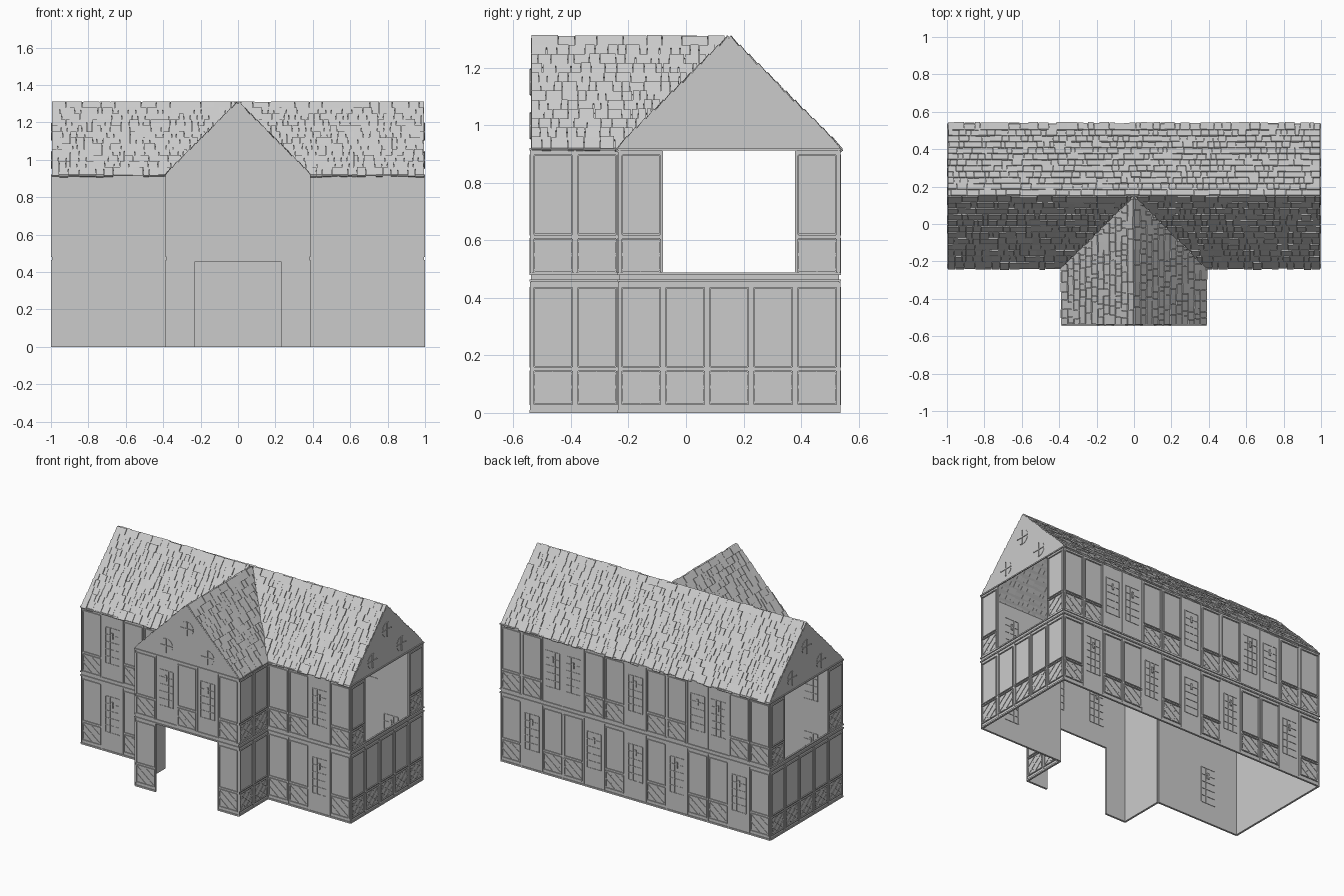
import bpy, bmesh, math, random
from mathutils import Matrix, Vector

random.seed(4)
if "Cube" in bpy.data.objects:
    bpy.data.objects.remove(bpy.data.objects["Cube"])

B = 0.153                  # width of one wall bay
HALF = 2.5 * B             # half width of each gable, also the roof rise (45 degrees)
END = 6.5 * B              # main block half length
RIDGE_Y = 0.15
FRONT, BACK = RIDGE_Y - HALF, RIDGE_Y + HALF
WING = FRONT - 2 * B       # front face of the wing
EAVE, MID = 0.92, 0.47
APEX = EAVE + HALF

grey = bpy.data.materials.new("plain_grey")
grey.use_nodes = True
grey.diffuse_color = (0.6, 0.6, 0.6, 1)
grey.node_tree.nodes["Principled BSDF"].inputs["Base Color"].default_value = (0.6, 0.6, 0.6, 1)


def finish(bm, name):
    mesh = bpy.data.meshes.new(name)
    bm.to_mesh(mesh)
    bm.free()
    mesh.materials.append(grey)
    obj = bpy.data.objects.new(name, mesh)
    bpy.context.collection.objects.link(obj)
    return obj


def frame(origin, along, up=(0, 0, 1)):
    """Local axes: x along the part, z up it, y pointing inwards."""
    x, z = Vector(along).normalized(), Vector(up).normalized()
    m = Matrix((x, z.cross(x), z)).transposed().to_4x4()
    m.translation = Vector(origin)
    return m


def box(bm, m, lo, hi):
    lo, hi = Vector(lo), Vector(hi)
    size = Matrix.Diagonal((*(hi - lo), 1))
    bmesh.ops.create_cube(bm, size=1, matrix=m @ Matrix.Translation((lo + hi) / 2) @ size)


def bar(bm, m, a, b, width, depth):
    """Straight strip lying on a wall between two (along, height) points."""
    d = Vector(b) - Vector(a)
    mid = (Vector(a) + Vector(b)) / 2
    turn = Matrix.Rotation(-math.atan2(d.y, d.x), 4, 'Y')
    place = m @ Matrix.Translation((mid.x, 0, mid.y)) @ turn
    box(bm, place, (-d.length / 2, -depth, -width / 2), (d.length / 2, 0.001, width / 2))


def outline(bm, m, x0, x1, z0, z1, depth=0.006):
    for z in (z0, z1):
        bar(bm, m, (x0, z), (x1, z), 0.006, depth)
    for x in (x0, x1):
        bar(bm, m, (x, z0), (x, z1), 0.006, depth)


def panel(bm, m, x, z):
    """Tall framed panel above a short one with crossed lattice."""
    x0, x1 = x + 0.011, x + B - 0.011
    xm, zm = x + B / 2, z + 0.09
    outline(bm, m, x0, x1, z + 0.16, z + 0.435)
    outline(bm, m, x0, x1, z + 0.03, z + 0.145)
    lo, hi = z + 0.035, z + 0.14
    for a, b in (((x0, lo), (x1, hi)), ((x0, hi), (x1, lo)), ((x0, zm), (xm, hi)),
                 ((xm, hi), (x1, zm)), ((x1, zm), (xm, lo)), ((xm, lo), (x0, zm))):
        bar(bm, m, a, b, 0.004, 0.003)


def window(bm, m, x, z):
    """Grid of slim glazing bars with a small handle, showing on both faces."""
    x0, x1, z0, z1 = x + 0.025, x + B - 0.025, z + 0.13, z + 0.37
    for i in range(4):
        u = x0 + (x1 - x0) * i / 3
        box(bm, m, (u - 0.002, -0.003, z0), (u + 0.002, 0.011, z1))
    for i in range(6):
        w = z0 + (z1 - z0) * i / 5
        box(bm, m, (x0, -0.003, w - 0.002), (x1, 0.011, w + 0.002))
    box(bm, m, (x + B / 2 - 0.006, -0.006, z + 0.3), (x + B / 2 + 0.006, 0.014, z + 0.34))


def wall(name, start, along, bays, windows=((), ()), holes=((), ())):
    m = frame((*start, 0), (*along, 0))
    skin, trim, glazing = bmesh.new(), bmesh.new(), bmesh.new()
    length = bays * B
    box(skin, m, (0, 0, MID - 0.015), (length, 0.008, MID + 0.015))
    for z in (MID - 0.014, MID + 0.010, EAVE - 0.008):
        box(trim, m, (-0.005, -0.006, z), (length + 0.005, 0.001, z + 0.008))
    for floor, z, top in ((0, 0, MID - 0.015), (1, MID + 0.015, EAVE)):
        base = floor * 0.46
        for i in range(bays):
            x = i * B
            if i in holes[floor]:
                continue
            box(skin, m, (x, 0, z), (x + B, 0.008, top))
            if floor == 0:
                box(trim, m, (x, -0.005, 0), (x + B, 0.001, 0.01))
            for e in (x, x + B - 0.004):
                box(trim, m, (e, -0.004, z), (e + 0.004, 0.001, top))
            if i in windows[floor]:
                window(glazing, m, x, base)
            else:
                panel(trim, m, x, base)
    finish(skin, name)
    finish(trim, name + "_panelling")
    if any(windows):
        finish(glazing, name + "_windows")
    else:
        glazing.free()


def gable(name, start, along):
    """Triangular wall with three round vents."""
    m = frame((*start, EAVE), (*along, 0))
    bm = bmesh.new()
    ends = []
    for y in (0, 0.008):
        ends.append([bm.verts.new(m @ Vector(p)) for p in
                     ((0, y, 0), (2 * HALF, y, 0), (HALF, y, HALF))])
    a, b = ends
    bm.faces.new(a)
    bm.faces.new(b[::-1])
    for i in range(3):
        j = (i + 1) % 3
        bm.faces.new((a[j], a[i], b[i], b[j]))
    finish(bm, name)
    vents = bmesh.new()
    for u, w in ((HALF, 0.23), (HALF - 0.153, 0.078), (HALF + 0.153, 0.078)):
        place = m @ Matrix.Translation((u, 0.004, w)) @ Matrix.Rotation(math.pi / 2, 4, 'X')
        bmesh.ops.create_cone(vents, cap_ends=True, segments=24, radius1=0.048,
                              radius2=0.048, depth=0.012, matrix=place)
        bar(vents, m, (u - 0.046, w), (u + 0.046, w), 0.007, 0.006)
        bar(vents, m, (u, w - 0.046), (u, w + 0.046), 0.007, 0.006)
    finish(vents, name + "_vents")


def slope(name, start, along, up, limits):
    """Rows of uneven shingles; limits(h) gives the ends of a row at height h."""
    m = frame(start, along, up)
    bm = bmesh.new()
    rows, total = 12, HALF * math.sqrt(2)
    step = total / rows
    corners = [(limits(h)[k], h) for h, k in ((0, 0), (0, 1), (HALF, 1), (HALF, 0))]
    bm.faces.new([bm.verts.new(m @ Vector((x, 0.002, h * math.sqrt(2)))) for x, h in corners])
    for r in range(rows):
        x, stop = limits(HALF * (r + 0.5) / rows)
        last = r == rows - 1
        while x < stop - 0.004:
            w = random.uniform(0.05, 0.1) if last else random.uniform(0.022, 0.06)
            e = min(x + w, stop)
            lift = random.uniform(0.007, 0.012)
            drop = 0.006 + random.uniform(0, 0.009)
            tilt = Matrix.Rotation(random.uniform(0.08, 0.14), 4, 'X')
            tile = m @ Matrix.Translation((0, -0.004, (r + 1) * step)) @ tilt
            box(bm, tile, (x + 0.001, -lift + 0.004, -step - drop), (e - 0.001, 0.003, 0.003))
            x = e
    finish(bm, name)


# Walls, each running left to right as seen from outside
wall("front_right_wall", (-END, FRONT), (1, 0), 4, ((1,), (1,)))
wall("front_left_wall", (HALF, FRONT), (1, 0), 4, ((2,), (2,)))
wall("wing_front_wall", (-HALF, WING), (1, 0), 5, ((), (1, 3)), ((1, 2, 3), ()))
wall("wing_left_wall", (HALF, WING), (0, 1), 2)
wall("wing_right_wall", (-HALF, FRONT), (0, -1), 2)
wall("left_end_wall", (END, FRONT), (0, 1), 5, holes=((), (1, 2, 3)))
wall("right_end_wall", (-END, BACK), (0, -1), 5, holes=((), (1, 2, 3)))
wall("back_wall", (END, BACK), (-1, 0), 13, ((1, 4, 6, 8, 11), (2, 3, 6, 9, 10)))

# Gables
gable("wing_gable", (-HALF, WING), (1, 0))
gable("left_gable", (END, FRONT), (0, 1))
gable("right_gable", (-END, BACK), (0, -1))

# Roof slopes, meeting in valleys where the wing joins the main block
side = END - HALF
slope("back_roof", (END, BACK, EAVE), (-1, 0, 0), (0, -1, 1), lambda h: (0, 2 * END))
slope("front_right_roof", (-END, FRONT, EAVE), (1, 0, 0), (0, 1, 1), lambda h: (0, side + h))
slope("front_left_roof", (HALF, FRONT, EAVE), (1, 0, 0), (0, 1, 1), lambda h: (-h, side))
slope("wing_left_roof", (HALF, WING, EAVE), (0, 1, 0), (-1, 0, 1), lambda h: (0, 2 * B + h))
slope("wing_right_roof", (-HALF, FRONT, EAVE), (0, -1, 0), (1, 0, 1), lambda h: (-h, 2 * B))
